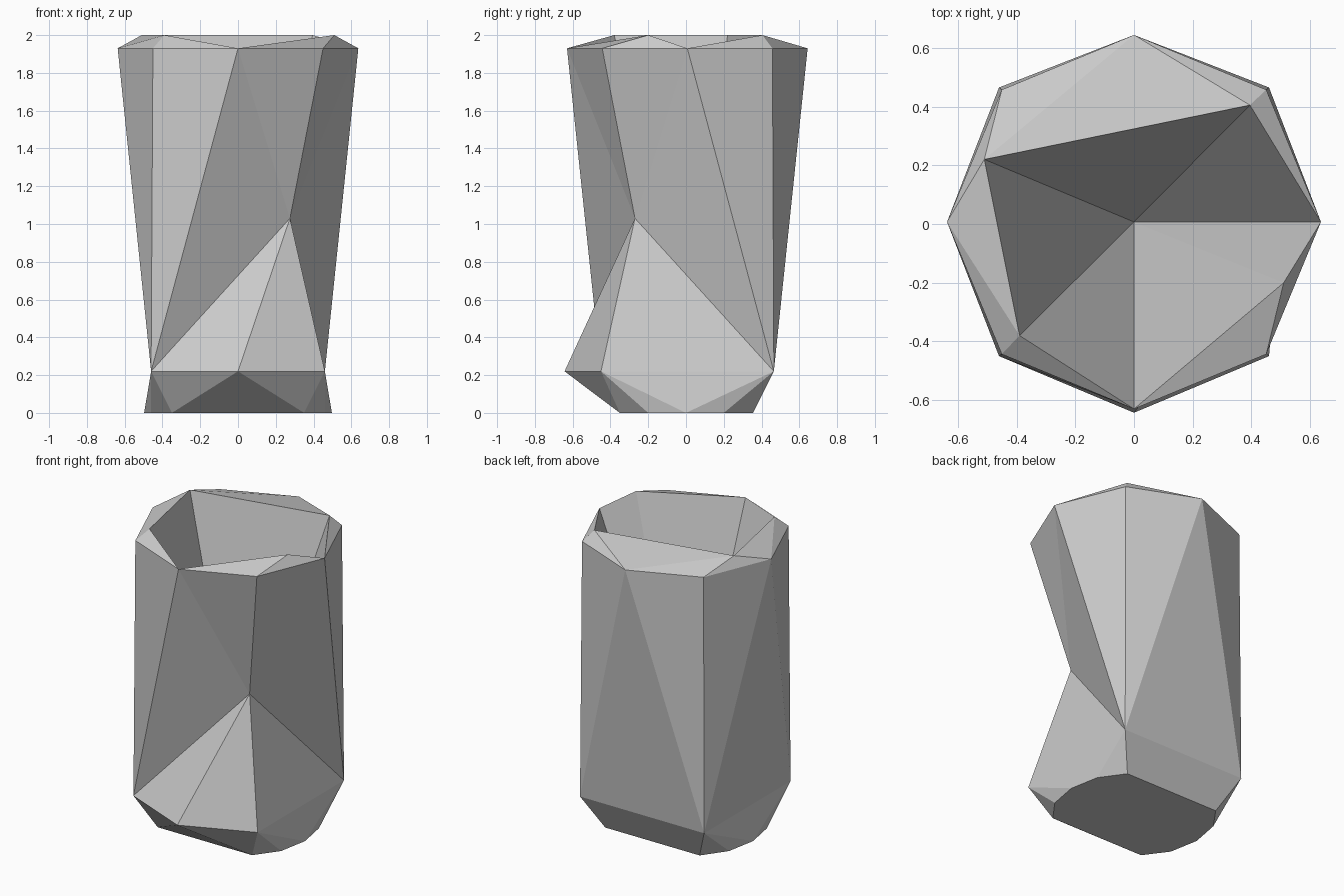
import bpy, bmesh, math

if "Cube" in bpy.data.objects:
    bpy.data.objects.remove(bpy.data.objects["Cube"])

bm = bmesh.new()


def fan(tip, chain):
    """Triangles from one tip to each pair of neighbours in the chain."""
    for a, b in zip(chain, chain[1:]):
        bm.faces.new((tip, a, b))


def points(coords, z):
    return [bm.verts.new((x, y, z)) for x, y in coords]


# Octagonal shoulder ring
T = points([(0.637 * math.cos(i * math.pi / 4),
             0.637 * math.sin(i * math.pi / 4) + 0.007) for i in range(8)], 1.93)
# Torn lip points on top, and the deep point of the hollow
K1, K2, K3, K4 = points([(0.395, 0.405), (-0.51, 0.22), (-0.39, -0.38), (0.51, -0.2)], 2.0)
hollow = bm.verts.new((0, 0.007, 0.3))
# Dent in the front right side
dent = bm.verts.new((0.275, -0.27, 1.03))
# Lower ring
A, B, C, D, E = points([(-0.46, -0.45), (0, -0.643), (0.46, -0.45),
                        (0.46, 0.465), (-0.46, 0.465)], 0.22)
# Foot outline, right half mirrored to the left
half = [(0.35, -0.35), (0.46, -0.2), (0.497, 0), (0.46, 0.2), (0.35, 0.355)]
G = points(half + [(-x, y) for x, y in reversed(half)], 0.0)

# Outer walls
fan(dent, [T[0], D, C, B, A, T[6], T[7], T[0]])
fan(D, [T[0], T[1], T[2], E])
fan(E, [T[2], T[3], T[4], A])
fan(A, [T[4], T[5], T[6]])

# Sloping lip
fan(K1, [T[0], T[1], T[2], K2])
fan(K2, [T[2], T[3], T[4], K3])
fan(K3, [T[4], T[5], T[6]])
fan(K4, [T[6], T[7], T[0]])

# Inside of the hollow
fan(hollow, [T[0], K1, K2, K3, T[6], K4, T[0]])

# Tapered foot and flat base
fan(C, [G[0], G[1], G[2], D])
fan(D, [G[2], G[3], G[4], E])
fan(E, [G[4], G[5], G[6], G[7], A])
fan(A, [G[7], G[8], G[9], B])
fan(B, [G[9], G[0], C])
bm.faces.new(G)

bmesh.ops.recalc_face_normals(bm, faces=bm.faces[:])
mesh = bpy.data.meshes.new("crushed_can")
bm.to_mesh(mesh)
bm.free()
bpy.context.collection.objects.link(bpy.data.objects.new("crushed_can", mesh))
